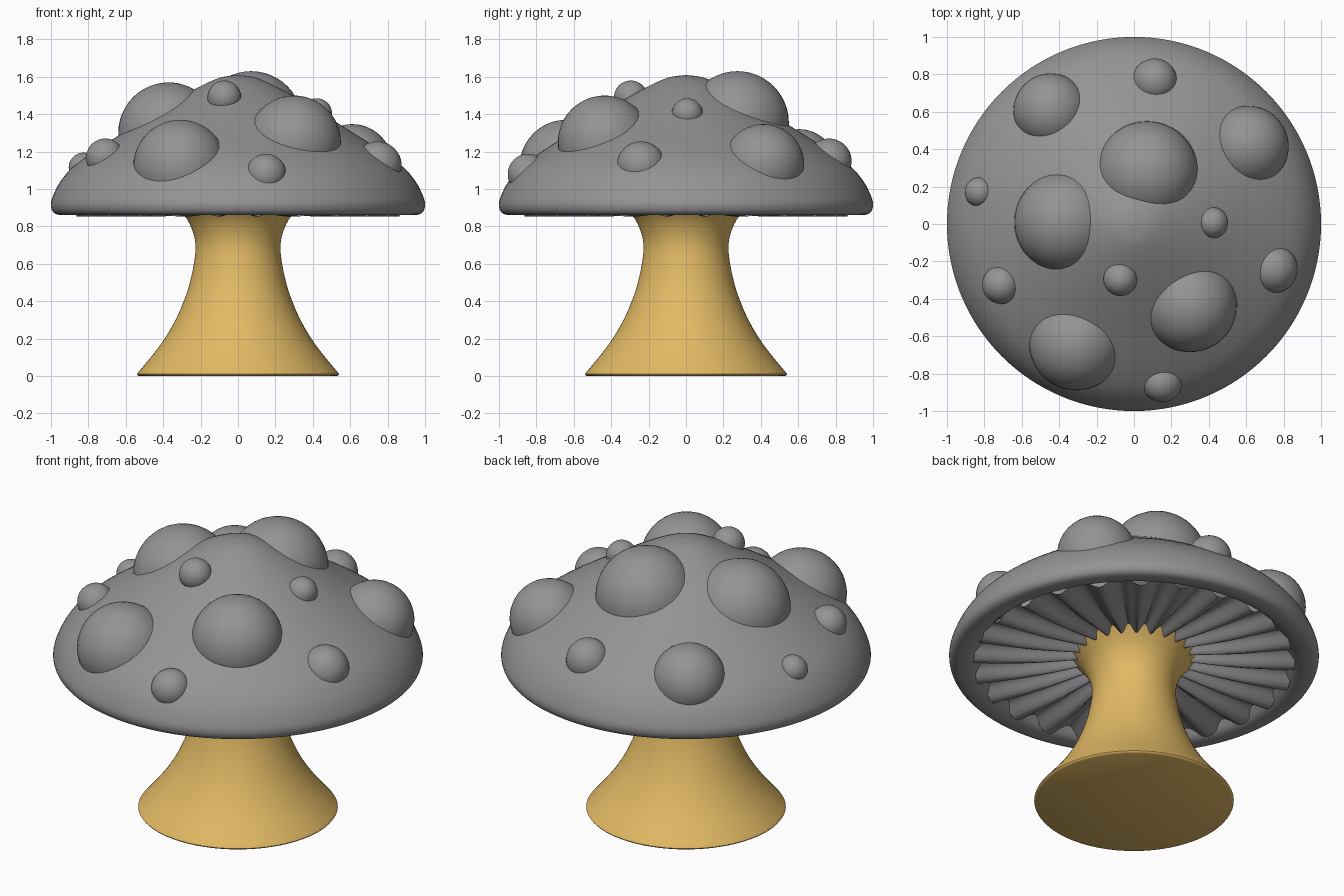
import bpy, bmesh, math
from mathutils import Vector

if "Cube" in bpy.data.objects:
    bpy.data.objects.remove(bpy.data.objects["Cube"])


def material(name, rgb):
    m = bpy.data.materials.new(name)
    m.diffuse_color = (*rgb, 1)
    m.use_nodes = True
    m.node_tree.nodes["Principled BSDF"].inputs["Base Color"].default_value = m.diffuse_color
    return m


GREY = material("mushroom grey", (0.30, 0.29, 0.305))
OCHRE = material("stem ochre", (0.76, 0.49, 0.13))


def finish(bm, name, mat):
    bmesh.ops.remove_doubles(bm, verts=bm.verts, dist=1e-5)
    mesh = bpy.data.meshes.new(name)
    bm.to_mesh(mesh)
    bm.free()
    mesh.materials.append(mat)
    ob = bpy.data.objects.new(name, mesh)
    bpy.context.collection.objects.link(ob)
    bpy.ops.object.select_all(action='DESELECT')
    ob.select_set(True)
    bpy.context.view_layer.objects.active = ob
    bpy.ops.object.shade_smooth_by_angle(angle=math.radians(40))
    return ob


def smooth_curve(points, steps=4):
    """Catmull-Rom curve through (radius, height) points."""
    p = [Vector(q) for q in points]
    p = [2 * p[0] - p[1]] + p + [2 * p[-1] - p[-2]]
    out = []
    for a, b, c, d in zip(p, p[1:], p[2:], p[3:]):
        for k in range(steps):
            t = k / steps
            out.append(0.5 * (2 * b + (c - a) * t + (2 * a - 5 * b + 4 * c - d) * t * t
                              + (3 * b - a - 3 * c + d) * t ** 3))
    return out + [p[-2]]


def lathe(name, profile, mat, sides=96, wave=lambda r, a: 0):
    """Revolve a profile about z, optionally rippling its height."""
    bm = bmesh.new()
    rings = []
    for r, z in profile:
        ring = []
        for j in range(sides):
            a = 2 * math.pi * j / sides
            ring.append(bm.verts.new((r * math.cos(a), r * math.sin(a), z + wave(r, a))))
        rings.append(ring)
    for lo, hi in zip(rings, rings[1:]):
        for j in range(sides):
            k = (j + 1) % sides
            bm.faces.new((lo[j], lo[k], hi[k], hi[j]))
    return finish(bm, name, mat)


# Stem: flared foot, narrow neck, widening under the cap
side = smooth_curve([(0.537, 0.016), (0.50, 0.06), (0.42, 0.16), (0.35, 0.27), (0.298, 0.38),
                     (0.26, 0.49), (0.236, 0.60), (0.227, 0.68), (0.235, 0.75),
                     (0.262, 0.82), (0.30, 0.875), (0.35, 0.93)])
lathe("stem", [(0, 0), (0.528, 0), (0.536, 0.004), (0.54, 0.01)] + side, OCHRE)

# Cap: rolled rim underneath, then the dome up to the crown
cap = smooth_curve([(0.80, 0.96), (0.845, 0.905), (0.885, 0.87), (0.94, 0.86), (0.983, 0.872),
                    (1.0, 0.91), (0.99, 0.96), (0.95, 1.04), (0.88, 1.12), (0.75, 1.215),
                    (0.60, 1.31), (0.45, 1.405), (0.30, 1.495), (0.18, 1.56),
                    (0.09, 1.597), (0, 1.61)])
lathe("cap", cap, GREY, 128)

# Gills: a rippled disc inside the rim
gill_line = smooth_curve([(0.22, 0.91), (0.40, 0.895), (0.60, 0.885), (0.87, 0.885)])
lathe("gills", gill_line, GREY, 240,
      lambda r, a: 0.031 * min(1, 0.35 + r) * math.cos(24 * a))

# Warts: spheres half sunk in the cap (x, y, z, radius)
WARTS = [
    (-0.37, 0.01, 1.30, 0.27), (0.07, 0.275, 1.355, 0.275), (0.61, 0.415, 1.13, 0.217),
    (-0.445, 0.605, 1.12, 0.20), (-0.31, -0.64, 1.12, 0.25), (0.30, -0.435, 1.25, 0.25),
    (0.11, 0.765, 1.15, 0.12), (-0.825, 0.17, 1.115, 0.08), (-0.71, -0.325, 1.168, 0.102),
    (-0.073, -0.295, 1.49, 0.09), (0.42, 0.007, 1.402, 0.083), (0.745, -0.24, 1.125, 0.13),
    (0.15, -0.845, 1.08, 0.108),
]
for i, (x, y, z, r) in enumerate(WARTS, 1):
    bm = bmesh.new()
    bmesh.ops.create_uvsphere(bm, u_segments=48, v_segments=24, radius=r)
    bmesh.ops.translate(bm, verts=bm.verts, vec=(x, y, z))
    # Trim the buried underside so it stays above the gills
    hidden = [v for v in bm.verts if v.co.z < 0.95]
    bmesh.ops.delete(bm, geom=hidden, context='VERTS')
    finish(bm, f"wart_{i}", GREY)
